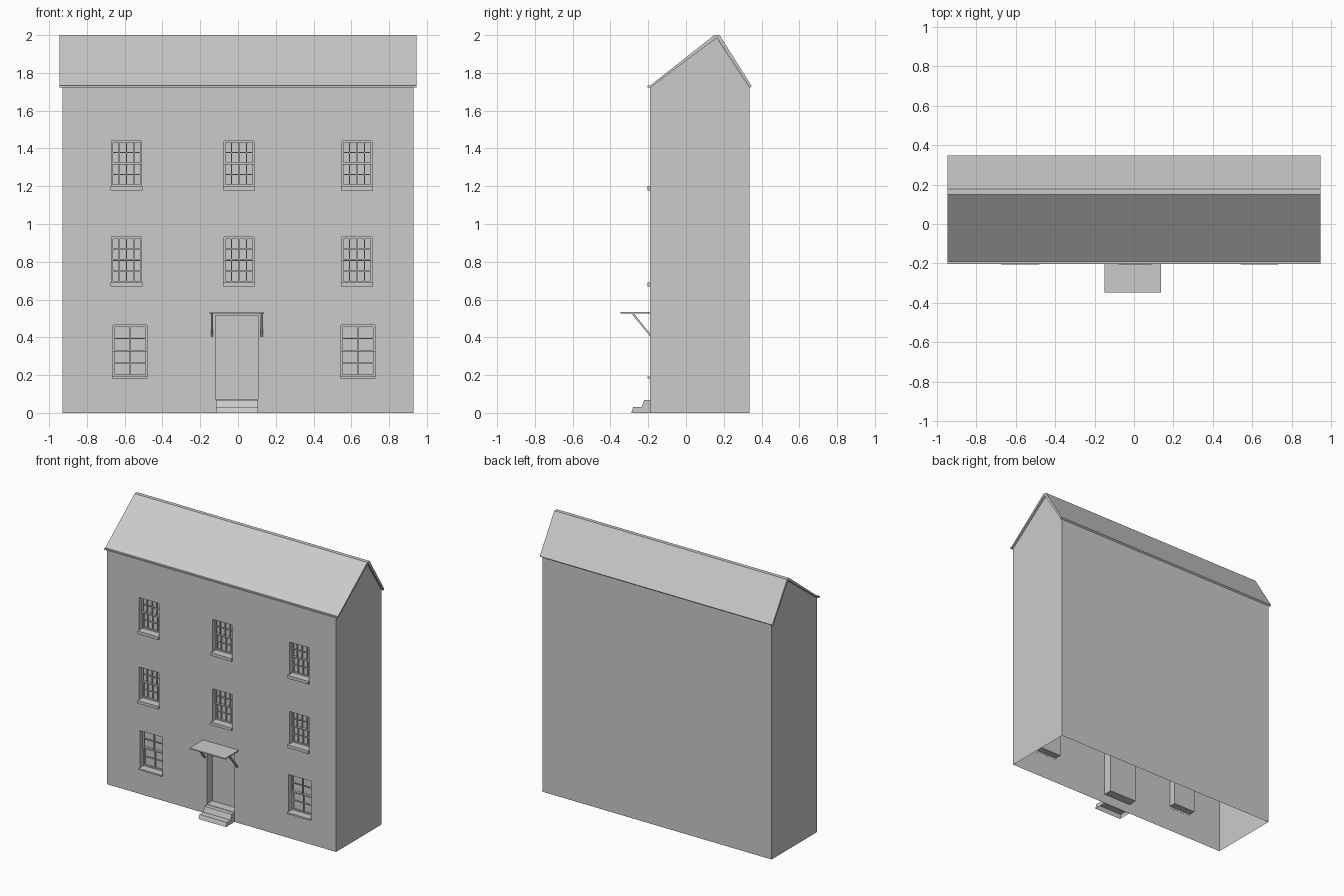
import bpy, bmesh

if "Cube" in bpy.data.objects:
    bpy.data.objects.remove(bpy.data.objects["Cube"])

W, YF, YB, EAVE = 0.93, -0.19, 0.335, 1.725
RIDGE = (0.163, 1.985)
WIN_DEPTH, DOOR_DEPTH = 0.05, 0.065


def make(name, bm):
    me = bpy.data.meshes.new(name)
    bm.to_mesh(me)
    bm.free()
    ob = bpy.data.objects.new(name, me)
    bpy.context.collection.objects.link(ob)
    return ob


def add_poly(bm, pts):
    return bm.faces.new([bm.verts.new(p) for p in pts])


def add_box(bm, x0, x1, y0, y1, z0, z1):
    r = bmesh.ops.create_cube(bm, size=1)
    for v in r["verts"]:
        v.co = ((x0 + x1) / 2 + v.co.x * (x1 - x0),
                (y0 + y1) / 2 + v.co.y * (y1 - y0),
                (z0 + z1) / 2 + v.co.z * (z1 - z0))


def extrude_profile(bm, pts, x0, x1):
    """Closed prism from a (y, z) outline swept along x."""
    f = add_poly(bm, [(x0, y, z) for y, z in pts])
    r = bmesh.ops.extrude_face_region(bm, geom=[f])
    for v in r["geom"]:
        if isinstance(v, bmesh.types.BMVert):
            v.co.x = x1
    bmesh.ops.recalc_face_normals(bm, faces=bm.faces)


# openings: x0, x1, z0, z1, depth
upper = [(x, x + 0.16, z, z + 0.24) for z in (0.69, 1.20)
         for x in (-0.67, -0.075, 0.55)]
ground = [(x, x + 0.18, 0.193, 0.465) for x in (-0.662, 0.545)]
door = (-0.12, 0.105, 0.07, 0.515)
openings = [o + (WIN_DEPTH,) for o in upper + ground] + [door + (DOOR_DEPTH,)]

# walls: open-bottomed shell with recessed openings in the front
bm = bmesh.new()
xs = sorted({-W, W} | {v for o in openings for v in o[:2]})
zs = sorted({0, EAVE} | {v for o in openings for v in o[2:4]})
for a, b in zip(xs, xs[1:]):
    for c, d in zip(zs, zs[1:]):
        mx, mz = (a + b) / 2, (c + d) / 2
        if not any(o[0] < mx < o[1] and o[2] < mz < o[3] for o in openings):
            add_poly(bm, [(a, YF, c), (b, YF, c), (b, YF, d), (a, YF, d)])
for x0, x1, z0, z1, dep in openings:
    ring = [(x0, z0), (x1, z0), (x1, z1), (x0, z1)]
    y = YF + dep
    add_poly(bm, [(p, y, q) for p, q in ring])
    for (p, q), (r, s) in zip(ring, ring[1:] + ring[:1]):
        add_poly(bm, [(p, YF, q), (r, YF, s), (r, y, s), (p, y, q)])
add_poly(bm, [(W, YB, 0), (-W, YB, 0), (-W, YB, EAVE), (W, YB, EAVE)])
gable = [(YF, 0), (YB, 0), (YB, EAVE), RIDGE, (YF, EAVE)]
add_poly(bm, [(W, y, z) for y, z in gable])
add_poly(bm, [(-W, y, z) for y, z in reversed(gable)])
bmesh.ops.remove_doubles(bm, verts=bm.verts, dist=1e-5)
bmesh.ops.dissolve_limit(bm, angle_limit=0.01, verts=bm.verts, edges=bm.edges)
make("walls", bm)

# roof slab with flat ridge and front eave lip
bm = bmesh.new()
extrude_profile(bm, [(-0.203, 1.723), (-0.203, 1.733), (-0.19, 1.733),
                     (0.15, 2.0), (0.178, 2.0), (0.348, 1.73), (0.338, 1.722),
                     (0.164, 1.987), (-0.187, 1.723)], -0.945, 0.945)
make("roof", bm)


def sash(bm, x0, x1, z0, z1, y0, y1, cols, rows, frame=0.009, bar=0.005):
    add_box(bm, x0, x0 + frame, y0, y1, z0, z1)
    add_box(bm, x1 - frame, x1, y0, y1, z0, z1)
    add_box(bm, x0 + frame, x1 - frame, y0, y1, z0, z0 + frame)
    add_box(bm, x0 + frame, x1 - frame, y0, y1, z1 - frame, z1)
    for i in range(1, cols):
        c = x0 + (x1 - x0) * i / cols
        add_box(bm, c - bar / 2, c + bar / 2, y0, y1, z0 + frame, z1 - frame)
    for i in range(1, rows):
        c = z0 + (z1 - z0) * i / rows
        add_box(bm, x0 + frame, x1 - frame, y0 + 0.001, y1, c - bar / 2, c + bar / 2)


# windows: two sliding sashes each, plus a projecting sill
for group, cols, sill_h, label in ((upper, 4, 0.022, "upper"), (ground, 2, 0.012, "ground")):
    for i, (x0, x1, z0, z1) in enumerate(group):
        zm = (z0 + z1) / 2
        bm = bmesh.new()
        sash(bm, x0, x1, zm - 0.004, z1, YF + 0.030, YF + 0.040, cols, 2)
        sash(bm, x0, x1, z0, zm + 0.004, YF + 0.040, YF + 0.050, cols, 2)
        make(f"{label}_window_sash_{i + 1}", bm)
        bm = bmesh.new()
        add_box(bm, x0 - 0.004, x1 + 0.004, YF - 0.015, YF + 0.001, z0 - sill_h, z0)
        make(f"{label}_window_sill_{i + 1}", bm)

# door steps, open underneath
bm = bmesh.new()
extrude_profile(bm, [(YF, 0), (-0.29, 0), (-0.28, 0.03), (-0.235, 0.03),
                     (-0.222, 0.067), (YF, 0.067)], -0.117, 0.105)
bmesh.ops.delete(bm, geom=[f for f in bm.faces if f.normal.z < -0.9], context="FACES")
make("door_steps", bm)

# canopy and its diagonal brackets
bm = bmesh.new()
add_box(bm, -0.15, 0.138, -0.347, YF, 0.526, 0.535)
make("door_canopy", bm)
for side, x in (("left", -0.144), ("right", 0.12)):
    bm = bmesh.new()
    extrude_profile(bm, [(YF, 0.405), (YF, 0.42), (-0.276, 0.527), (-0.29, 0.527)],
                    x, x + 0.012)
    make(f"canopy_bracket_{side}", bm)
